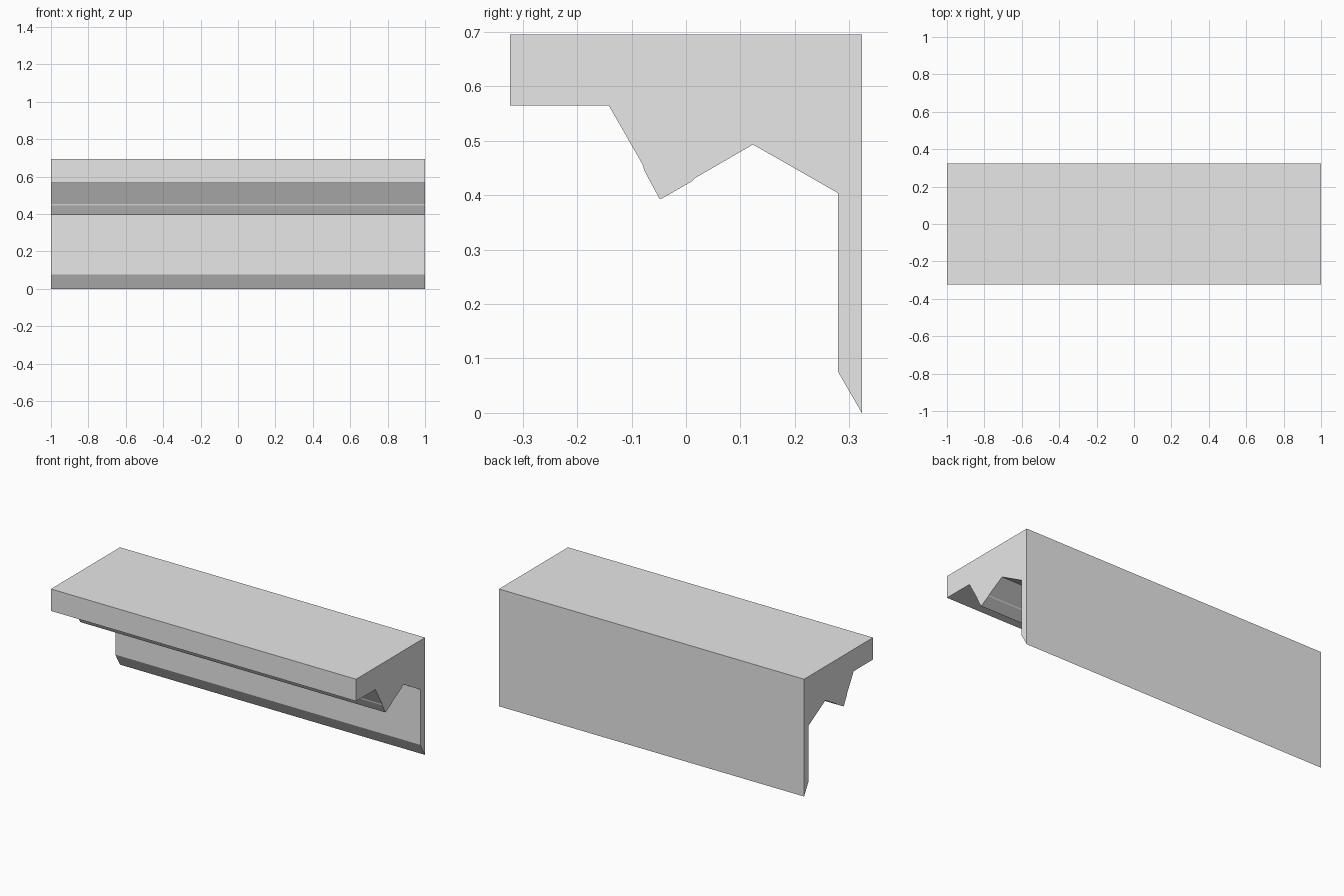
import bpy
import bmesh
from mathutils import Vector

cube = bpy.data.objects.get("Cube")
if cube:
    bpy.data.objects.remove(cube, do_unlink=True)

# Plain grey material
grey = bpy.data.materials.new("light grey")
grey.use_nodes = True
colour = (0.8, 0.8, 0.8, 1.0)
grey.diffuse_color = colour
grey.node_tree.nodes["Principled BSDF"].inputs["Base Color"].default_value = colour

HALF_LENGTH = 1.0

# Side profile (y, z): front lip, pointed rib, notch, hanging back plate
PROFILE = [
    (-0.323, 0.695), (-0.323, 0.565), (-0.142, 0.565),
    (-0.079, 0.455), (-0.077, 0.446), (-0.049, 0.394), (-0.044, 0.394),
    (0.012, 0.426), (0.016, 0.431), (0.123, 0.493),
    (0.279, 0.404), (0.279, 0.076), (0.323, 0.0), (0.323, 0.695),
]


def extrude_profile(name, profile, half_length, material):
    """Sweep a closed y-z outline along x into a solid bar."""
    bm = bmesh.new()
    outline = bm.faces.new([bm.verts.new((-half_length, y, z)) for y, z in profile])
    swept = bmesh.ops.extrude_face_region(bm, geom=[outline], use_keep_orig=True)
    moved = [v for v in swept["geom"] if isinstance(v, bmesh.types.BMVert)]
    bmesh.ops.translate(bm, verts=moved, vec=Vector((2 * half_length, 0, 0)))
    bmesh.ops.recalc_face_normals(bm, faces=bm.faces[:])
    mesh = bpy.data.meshes.new(name)
    bm.to_mesh(mesh)
    bm.free()
    mesh.materials.append(material)
    obj = bpy.data.objects.new(name, mesh)
    bpy.context.collection.objects.link(obj)
    return obj


# One continuous ledge rail
extrude_profile("ledge_rail", PROFILE, HALF_LENGTH, grey)
